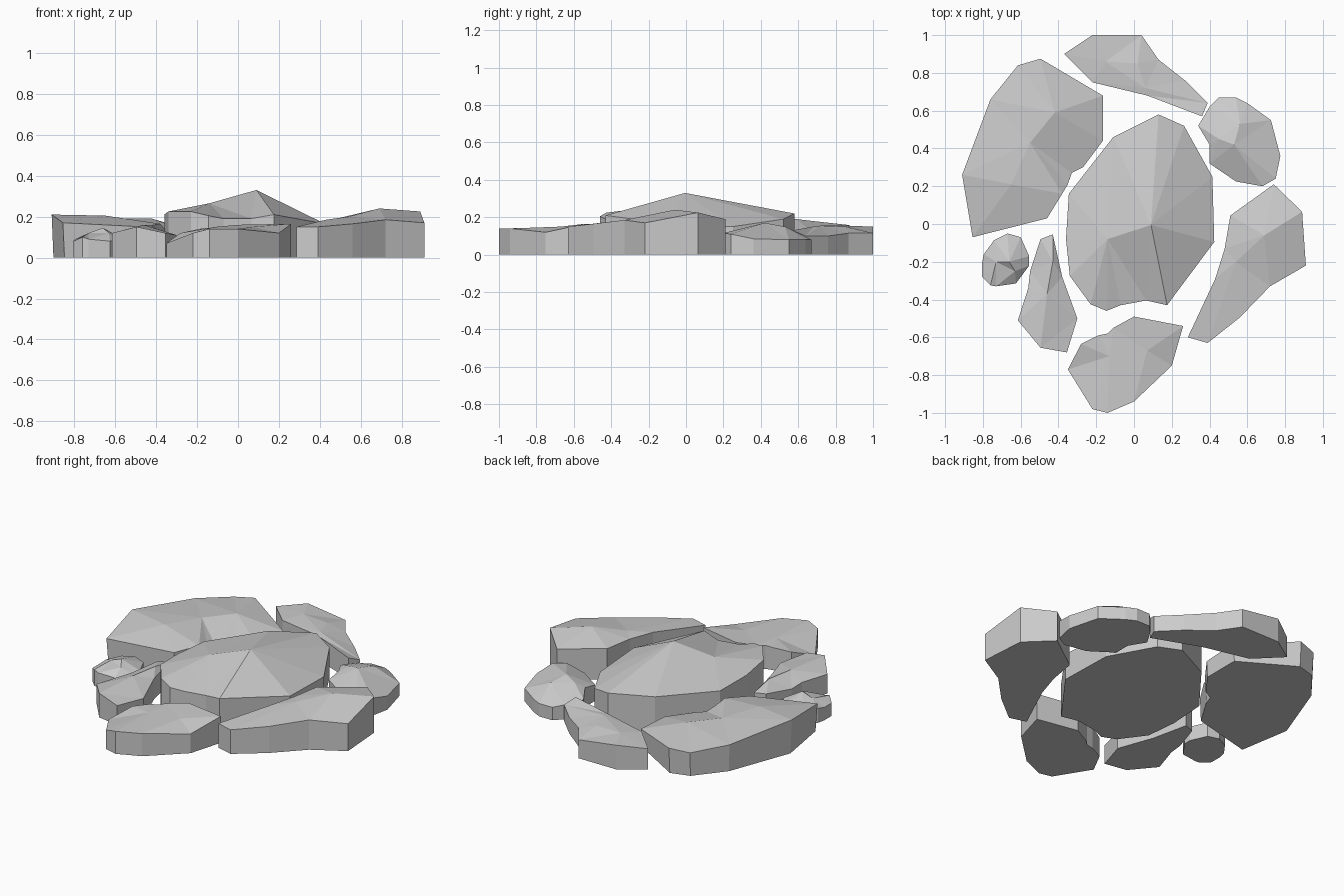
import bpy, bmesh
from mathutils import Vector
from mathutils.geometry import delaunay_2d_cdt


def stone(name, rim, peaks, ridges=(), base=1.0):
    """Rim points and raised peaks are (x, y, z); ridges join point indices."""
    pts = [Vector(p) for p in rim + peaks]
    n = len(rim)
    edges = [(i, (i + 1) % n) for i in range(n)] + list(ridges)
    out, _, faces, orig, _, _ = delaunay_2d_cdt([p.xy for p in pts], edges, [], 1, 1e-5)
    mid = sum((p.xy for p in pts[:n]), Vector((0, 0))) / n

    bm = bmesh.new()
    top = [bm.verts.new(p) for p in pts]
    foot = [bm.verts.new((*(mid + (p.xy - mid) * base), 0)) for p in pts[:n]]
    # faceted top
    for f in faces:
        ids = [orig[i][0] for i in f if orig[i]]
        if len(ids) > 2:
            bm.faces.new([top[i] for i in ids])
    # walls and flat underside
    for i in range(n):
        j = (i + 1) % n
        bm.faces.new((foot[i], foot[j], top[j], top[i]))
    bm.faces.new(foot)
    bmesh.ops.recalc_face_normals(bm, faces=bm.faces)
    me = bpy.data.meshes.new(name)
    bm.to_mesh(me)
    bm.free()
    bpy.context.collection.objects.link(bpy.data.objects.new(name, me))


# large raised slab in the middle
stone("centre_stone",
      [(.13, .58, .22), (.265, .52, .19), (.415, .25, .15), (.425, -.095, .165),
       (.175, -.43, .21), (.065, -.405, .19), (-.07, -.43, .19), (-.145, -.46, .205),
       (-.23, -.425, .225), (-.34, -.275, .225), (-.36, -.08, .21), (-.345, .16, .2),
       (-.11, .46, .215)],
      [(.09, -.005, .33), (-.14, -.08, .265)],
      [(0, 13), (13, 14), (14, 12), (14, 7), (13, 4), (13, 3)])

# ring of surrounding stones
stone("back_left_stone",
      [(-.91, .26, .21), (-.76, .66, .167), (-.615, .84, .147), (-.495, .875, .158),
       (-.165, .68, .115), (-.165, .44, .1), (-.27, .3, .1), (-.33, .27, .11),
       (-.35, .21, .13), (-.38, .16, .165), (-.46, .03, .15), (-.855, -.07, .17)],
      [(-.42, .59, .19), (-.55, .43, .19), (-.65, .21, .205)],
      [(0, 14), (14, 9), (13, 9), (12, 13), (12, 4)], base=.98)

stone("back_stone",
      [(-.22, 1, .15), (.04, 1, .115), (.13, .87, .115), (.27, .76, .1),
       (.39, .64, .1), (.36, .57, .13), (.07, .68, .15), (-.22, .75, .14),
       (-.37, .9, .13)],
      [(-.15, .86, .155), (.02, .85, .15), (.06, .72, .155)],
      [(9, 10), (10, 11), (9, 0), (11, 4)])

stone("back_right_stone",
      [(.34, .52, .1), (.4, .62, .09), (.45, .67, .08), (.54, .67, .08),
       (.6, .64, .08), (.725, .55, .08), (.775, .36, .085), (.75, .24, .11),
       (.68, .2, .115), (.54, .225, .1), (.4, .32, .1), (.4, .42, .12)],
      [(.45, .45, .15), (.53, .42, .17), (.56, .53, .15)],
      [(12, 13), (13, 14), (13, 7), (14, 5), (13, 10)])

stone("right_stone",
      [(.74, .21, .19), (.89, .065, .225), (.91, -.22, .17), (.72, -.33, .185),
       (.56, -.495, .165), (.39, -.63, .15), (.285, -.6, .15), (.43, -.29, .185),
       (.48, -.13, .19), (.51, .045, .19)],
      [(.69, -.06, .24), (.54, -.2, .2)],
      [(10, 11), (10, 1), (10, 9), (11, 5)])

stone("front_stone",
      [(-.22, -.98, .12), (-.14, -1, .14), (0, -.94, .14), (.2, -.75, .12),
       (.26, -.54, .165), (0, -.49, .16), (-.11, -.55, .15), (-.14, -.58, .145),
       (-.19, -.59, .14), (-.28, -.635, .12), (-.35, -.77, .07)],
      [(-.13, -.7, .145), (.07, -.67, .15)],
      [(11, 12), (11, 1), (11, 7), (12, 4)])

stone("front_left_stone",
      [(-.495, -.08, .13), (-.43, -.055, .13), (-.38, -.28, .13), (-.3, -.5, .11),
       (-.355, -.68, .12), (-.495, -.655, .15), (-.615, -.51, .12), (-.56, -.34, .12),
       (-.55, -.25, .11)],
      [(-.46, -.37, .16), (-.43, -.2, .16)],
      [(9, 10), (9, 5), (9, 3)])

stone("left_pebble",
      [(-.805, -.21, .08), (-.795, -.16, .09), (-.74, -.085, .1), (-.67, -.05, .1),
       (-.6, -.07, .09), (-.555, -.17, .09), (-.555, -.22, .08), (-.625, -.315, .08),
       (-.73, -.33, .09), (-.76, -.325, .1), (-.805, -.28, .08)],
      [(-.73, -.2, .12), (-.66, -.2, .145), (-.63, -.25, .12)],
      [(11, 12), (12, 13)])
